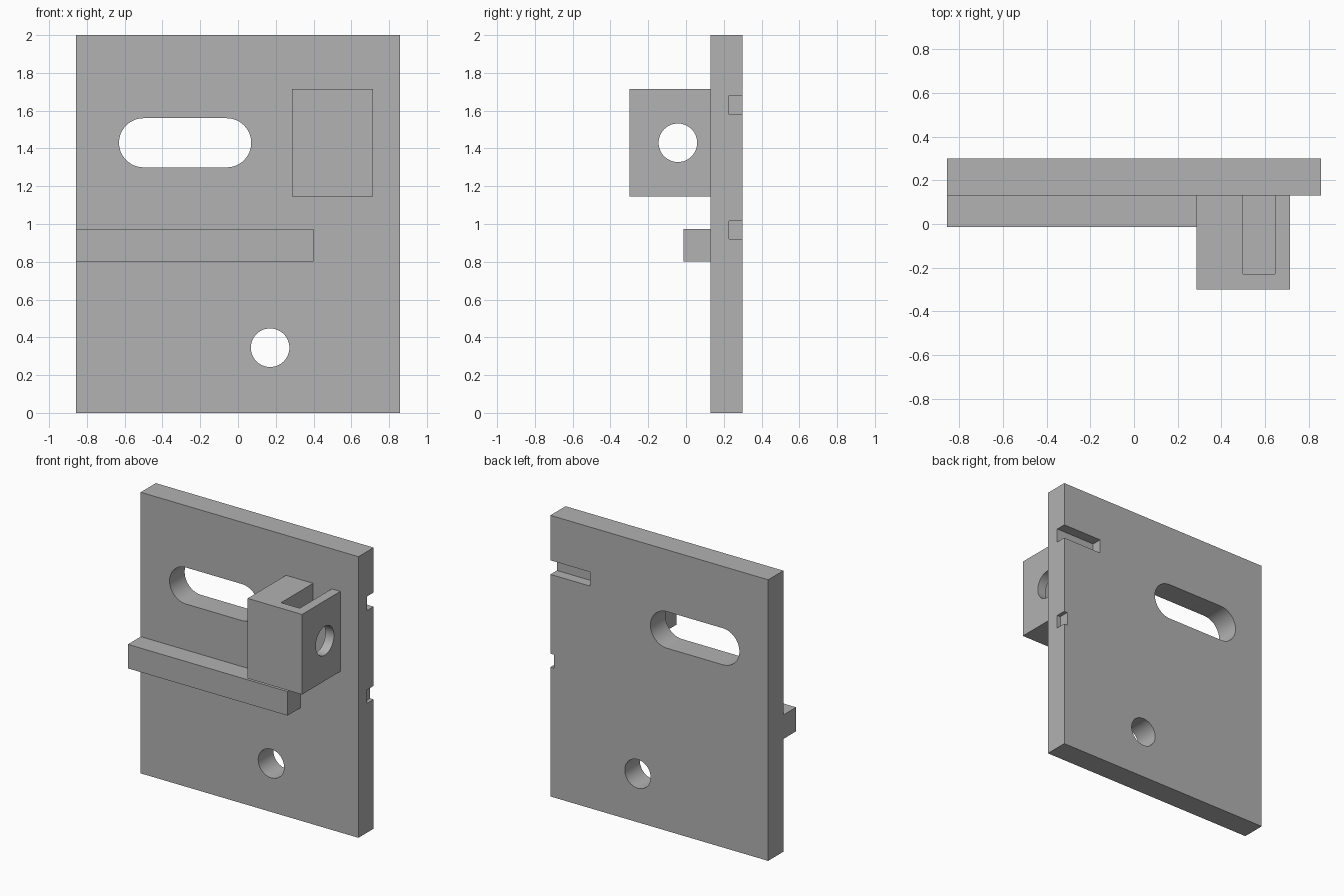
import bpy
import bmesh
import math
from mathutils import Matrix

cube = bpy.data.objects.get("Cube")
if cube:
    bpy.data.objects.remove(cube, do_unlink=True)

grey = bpy.data.materials.new("plain_grey")
grey.use_nodes = True
COLOUR = (0.445, 0.445, 0.445, 1)
grey.diffuse_color = COLOUR
grey.node_tree.nodes["Principled BSDF"].inputs["Base Color"].default_value = COLOUR


def make_object(name, bm):
    bmesh.ops.recalc_face_normals(bm, faces=bm.faces)
    mesh = bpy.data.meshes.new(name)
    bm.to_mesh(mesh)
    bm.free()
    mesh.materials.append(grey)
    obj = bpy.data.objects.new(name, mesh)
    bpy.context.collection.objects.link(obj)
    return obj


def box(name, x, y, z):
    """Box from (min, max) ranges along each axis."""
    bm = bmesh.new()
    bmesh.ops.create_cube(bm, size=1)
    for v in bm.verts:
        v.co = [a + (b - a) * (c + 0.5) for (a, b), c in zip((x, y, z), v.co)]
    return make_object(name, bm)


def round_cutter(name, centre, radius, half=0, turn=0):
    """Round-ended prism along y, or along x when turned a quarter."""
    bm = bmesh.new()
    steps = 32
    points = []
    for side in (1, -1):
        for i in range(steps + (half > 0)):
            a = math.pi * (i / steps - 0.5)
            points.append((side * (half + radius * math.cos(a)), -0.5,
                           side * radius * math.sin(a)))
    face = bm.faces.new([bm.verts.new(p) for p in points])
    new = bmesh.ops.extrude_face_region(bm, geom=[face])["geom"]
    bmesh.ops.translate(bm, vec=(0, 1, 0),
                        verts=[g for g in new if isinstance(g, bmesh.types.BMVert)])
    bm.transform(Matrix.Translation(centre) @ Matrix.Rotation(turn, 4, "Z"))
    return make_object(name, bm)


def cut(obj, cutters):
    """Subtract the cutters, then drop them."""
    for cutter in cutters:
        cutter.hide_render = True
        mod = obj.modifiers.new("cut", "BOOLEAN")
        mod.operation = "DIFFERENCE"
        mod.solver = "EXACT"
        mod.object = cutter
    bpy.context.view_layer.update()
    graph = bpy.context.evaluated_depsgraph_get()
    mesh = bpy.data.meshes.new_from_object(obj.evaluated_get(graph))
    obj.modifiers.clear()
    obj.data = mesh
    for cutter in cutters:
        bpy.data.objects.remove(cutter, do_unlink=True)
    bpy.ops.object.select_all(action="DESELECT")
    obj.select_set(True)
    bpy.context.view_layer.objects.active = obj
    bpy.ops.object.shade_smooth_by_angle(angle=math.radians(30))


W = 0.857      # half width of the plate
FRONT = 0.13   # front face of the plate
BACK = 0.30

# Back plate with long slot, round hole and two edge notches
plate = box("back_plate", (-W, W), (FRONT, BACK), (0, 2))
cut(plate, [
    round_cutter("slot_cutter", (-0.28, 0.21, 1.43), 0.13, half=0.22),
    round_cutter("hole_cutter", (0.17, 0.21, 0.345), 0.102),
    box("upper_notch_cutter", (0.545, 1), (0.227, 0.4), (1.58, 1.68)),
    box("lower_notch_cutter", (0.83, 1), (0.227, 0.4), (0.92, 1.016)),
])

# Horizontal ledge across the front
box("front_ledge", (-W, 0.4), (-0.014, FRONT), (0.802, 0.973))

# Pocketed block with a cross hole
block = box("pocket_block", (0.286, 0.714), (-BACK, FRONT), (1.145, 1.715))
cut(block, [
    box("pocket_cutter", (0.5, 0.647), (-0.23, 0.2), (1.215, 1.9)),
    round_cutter("cross_hole_cutter", (0.5, -0.043, 1.43), 0.102, turn=math.pi / 2),
])
